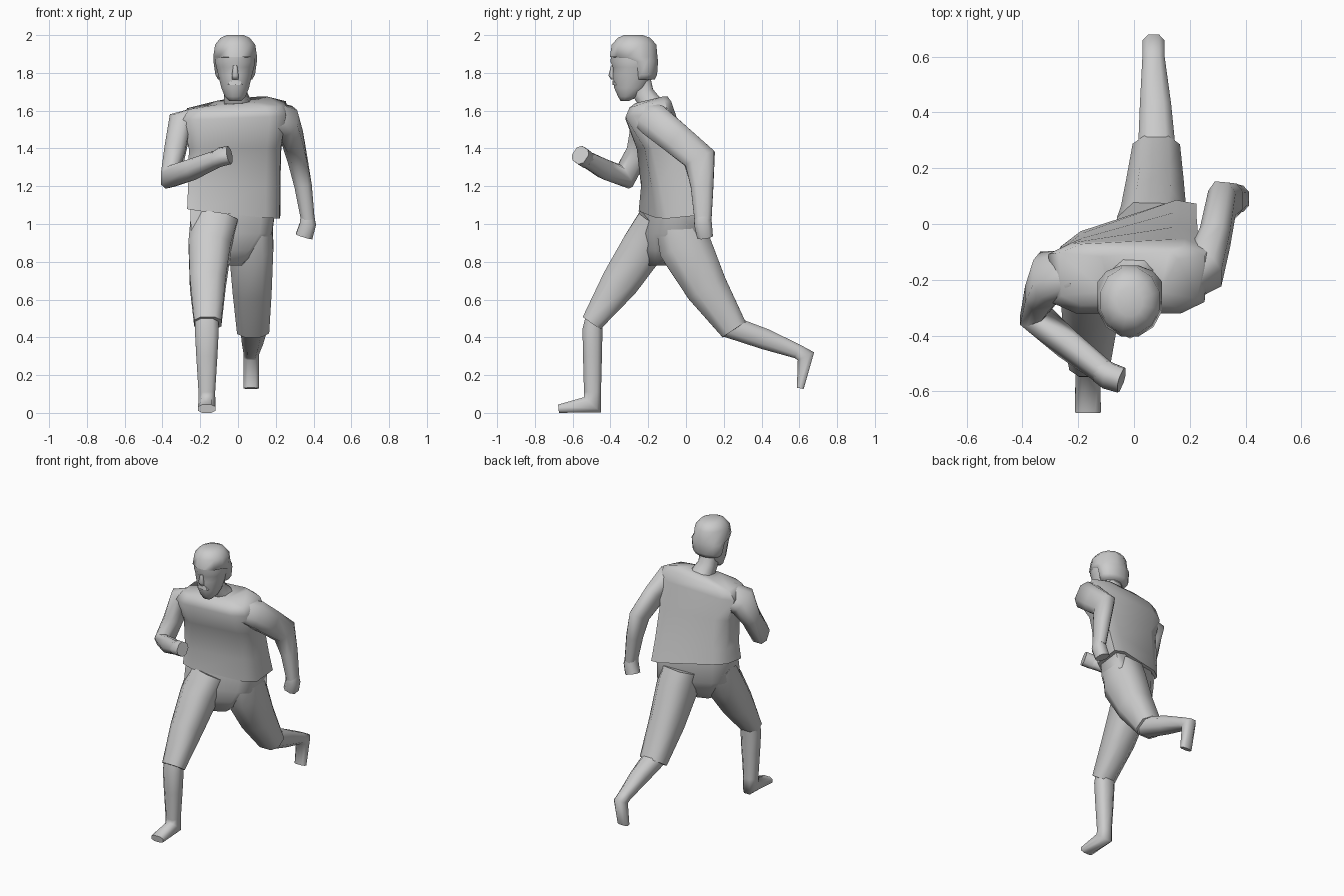
import bpy, bmesh, math
from mathutils import Vector


def make_object(name, rings, angle):
    """Skin a list of equal-length point rings and cap both ends."""
    bm = bmesh.new()
    vs = [[bm.verts.new((p[0], p[1], max(p[2], 0))) for p in r] for r in rings]
    n = len(vs[0])
    for a, b in zip(vs, vs[1:]):
        for i in range(n):
            j = (i + 1) % n
            bm.faces.new((a[i], a[j], b[j], b[i]))
    bm.faces.new(vs[0][::-1])
    bm.faces.new(vs[-1])
    bmesh.ops.recalc_face_normals(bm, faces=bm.faces)
    me = bpy.data.meshes.new(name)
    bm.to_mesh(me)
    bm.free()
    ob = bpy.data.objects.new(name, me)
    bpy.context.collection.objects.link(ob)
    bpy.ops.object.select_all(action='DESELECT')
    ob.select_set(True)
    bpy.context.view_layer.objects.active = ob
    bpy.ops.object.shade_smooth_by_angle(angle=math.radians(angle))
    return ob


def limb(name, stations, n=8, flat=False, power=0.75, angle=70):
    """Loft along stations (x, y, z, half_width, half_depth); flat = level rings."""
    cs = [Vector(s[:3]) for s in stations]
    rings = []
    k = math.cos(math.pi / n) ** -power

    def rounded(c):
        return math.copysign(abs(c) ** power, c) * k

    for i, s in enumerate(stations):
        if flat:
            u, v = Vector((1, 0, 0)), Vector((0, 1, 0))
        else:
            t = Vector((0, 0, 0))
            if i > 0:
                t += (cs[i] - cs[i - 1]).normalized()
            if i < len(cs) - 1:
                t += (cs[i + 1] - cs[i]).normalized()
            t.normalize()
            u = Vector((1, 0, 0))
            u = (u - t * u.dot(t)).normalized()
            v = t.cross(u)
        angles = [2 * math.pi * (j + 0.5) / n for j in range(n)]
        rings.append([cs[i] + u * (rounded(math.cos(a)) * s[3])
                      + v * (rounded(math.sin(a)) * s[4]) for a in angles])
    return make_object(name, rings, angle)


def boxy(name, quads, cut=0.15):
    """Loft four-corner sections with clipped corners."""
    rings = []
    for q in quads:
        c = [Vector(p) for p in q]
        ring = []
        for i in range(4):
            ring.append(c[i].lerp(c[i - 1], cut))
            ring.append(c[i].lerp(c[(i + 1) % 4], cut))
        rings.append(ring)
    return make_object(name, rings, 65)


# twisted shirt body, hem up to collar
boxy("shirt", [
    [(-.27, -.27, 1.075), (.22, -.14, 1.025), (.225, .11, 1.05), (-.265, -.05, 1.1)],
    [(-.265, -.25, 1.2), (.22, -.17, 1.2), (.225, .06, 1.2), (-.26, -.05, 1.2)],
    [(-.26, -.27, 1.4), (.225, -.21, 1.4), (.23, .0, 1.4), (-.26, -.06, 1.4)],
    [(-.29, -.32, 1.55), (.25, -.32, 1.57), (.27, -.05, 1.58), (-.31, -.07, 1.55)],
    [(-.26, -.29, 1.605), (.22, -.3, 1.62), (.26, -.08, 1.655), (-.27, -.07, 1.615)],
    [(-.1, -.27, 1.63), (.08, -.27, 1.64), (.17, -.1, 1.68), (-.12, -.09, 1.655)],
])

# arms: one swung back, one bent across the front
limb("left_arm", [
    (.19, -.19, 1.56, .075, .08), (.255, -.16, 1.54, .073, .09),
    (.29, -.05, 1.45, .055, .085), (.315, .075, 1.345, .05, .085),
    (.345, .085, 1.2, .046, .06), (.37, .09, 1.02, .036, .045)])
limb("left_hand", [
    (.368, .088, 1.04, .036, .042), (.37, .09, 1.0, .043, .047),
    (.35, .1, .935, .045, .042)])
limb("right_arm", [
    (-.22, -.18, 1.53, .065, .09), (-.31, -.195, 1.515, .07, .095),
    (-.335, -.255, 1.38, .056, .062), (-.358, -.325, 1.25, .055, .066),
    (-.24, -.43, 1.29, .048, .052), (-.11, -.53, 1.345, .04, .042)])
limb("right_hand", [
    (-.12, -.525, 1.34, .04, .043), (-.09, -.545, 1.355, .043, .047),
    (-.045, -.56, 1.365, .04, .046)])

# trousers cut at the knee
boxy("trouser_seat", [
    [(-.255, -.25, 1.12), (.2, -.13, 1.12), (.205, .07, 1.12), (-.25, -.06, 1.12)],
    [(-.25, -.29, .95), (.18, -.15, .95), (.18, .11, .94), (-.24, -.07, .95)],
    [(-.17, -.27, .86), (.1, -.14, .86), (.1, .04, .85), (-.15, -.11, .85)],
    [(-.09, -.21, .78), (.01, -.16, .78), (.02, -.1, .78), (-.09, -.14, .78)],
])
limb("right_trouser_leg", [
    (-.125, -.155, 1.02, .125, .1), (-.15, -.225, .88, .112, .115),
    (-.16, -.35, .69, .095, .1), (-.16, -.5, .475, .072, .057)])
limb("left_trouser_leg", [
    (.06, -.04, 1.0, .122, .12), (.07, -.005, .88, .117, .14),
    (.075, .11, .66, .103, .112), (.08, .255, .44, .085, .073)])

# shins and feet
limb("right_shin_and_foot", [
    (-.165, -.48, .53, .06, .045), (-.165, -.495, .44, .063, .053),
    (-.165, -.495, .3, .056, .05), (-.165, -.495, .11, .044, .045),
    (-.165, -.495, .043, .045, .06), (-.165, -.675, .022, .046, .022)])
limb("left_shin_and_foot", [
    (.083, .22, .46, .07, .06), (.077, .42, .39, .056, .055),
    (.07, .59, .325, .04, .038), (.07, .635, .3, .04, .048),
    (.07, .605, .13, .04, .018)])

# neck, face, hair and facial features
limb("neck", [(.0, -.175, 1.62, .075, .06), (-.015, -.225, 1.69, .058, .055),
              (-.015, -.25, 1.78, .058, .06)])
limb("face", [
    (-.015, -.325, 1.65, .03, .02), (-.015, -.305, 1.675, .055, .055),
    (-.015, -.29, 1.72, .073, .09), (-.015, -.28, 1.79, .09, .107),
    (-.015, -.277, 1.83, .1, .11), (-.015, -.277, 1.86, .106, .123),
    (-.015, -.277, 1.93, .1, .115)], n=12, flat=True, power=1)
limb("hair", [
    (-.015, -.225, 1.765, .09, .06), (-.015, -.22, 1.79, .105, .067),
    (-.015, -.228, 1.86, .115, .08), (-.015, -.277, 1.885, .116, .126),
    (-.015, -.275, 1.95, .106, .118), (-.015, -.275, 1.985, .078, .086),
    (-.015, -.28, 2.0, .045, .05)], n=12, flat=True, power=1)
limb("nose", [
    (-.015, -.385, 1.84, .01, .01), (-.015, -.392, 1.785, .018, .016),
    (-.015, -.38, 1.765, .018, .014)], n=6, flat=True, power=1)
limb("moustache", [
    (-.015, -.372, 1.76, .025, .015), (-.015, -.374, 1.735, .042, .014)],
    n=6, flat=True, power=1)
